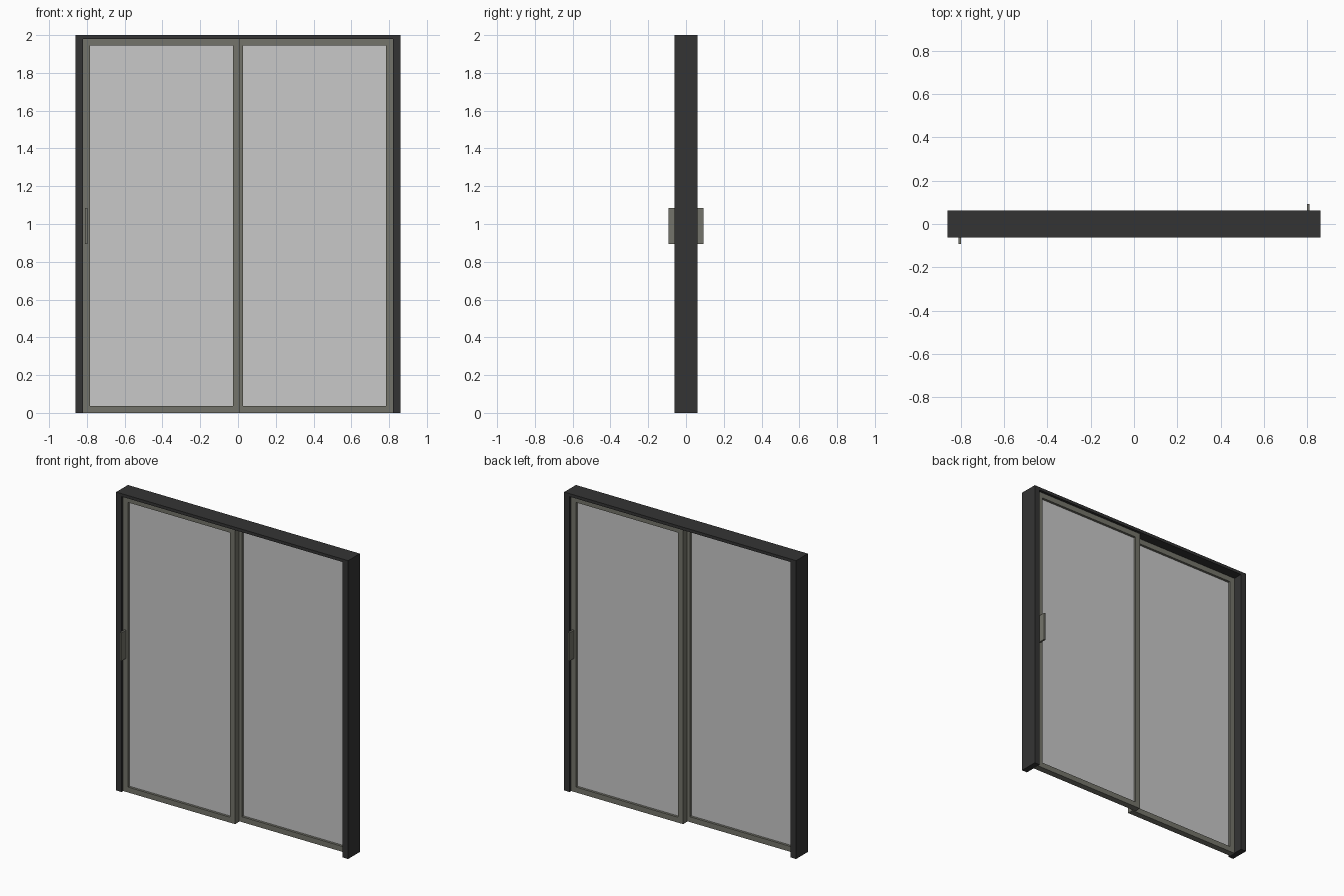
import bpy
import bmesh
from mathutils import Matrix
from math import pi

cube = bpy.data.objects.get("Cube")
if cube:
    bpy.data.objects.remove(cube, do_unlink=True)


def material(name, rgb):
    mat = bpy.data.materials.new(name)
    mat.use_nodes = True
    colour = (*rgb, 1.0)
    mat.diffuse_color = colour
    mat.node_tree.nodes["Principled BSDF"].inputs["Base Color"].default_value = colour
    return mat


charcoal = material("charcoal", (0.034, 0.034, 0.034))
bronze_grey = material("bronze grey", (0.175, 0.175, 0.145))
pale_glass = material("pale glass", (0.58, 0.58, 0.58))


def finish(name, bm, mat):
    bmesh.ops.recalc_face_normals(bm, faces=bm.faces)
    mesh = bpy.data.meshes.new(name)
    bm.to_mesh(mesh)
    bm.free()
    mesh.materials.append(mat)
    obj = bpy.data.objects.new(name, mesh)
    bpy.context.collection.objects.link(obj)
    return obj


def box(name, x, y, z, mat):
    """Box from (low, high) ranges on each axis."""
    bm = bmesh.new()
    bmesh.ops.create_cube(bm, size=1)
    for v in bm.verts:
        v.co = [(r[0] + r[1]) / 2 + c * (r[1] - r[0]) for c, r in zip(v.co, (x, y, z))]
    return finish(name, bm, mat)


def extrude_xz(name, outline, y, mat):
    """Outline in the xz plane, extruded through the y range."""
    bm = bmesh.new()
    face = bm.faces.new([bm.verts.new((px, y[0], pz)) for px, pz in outline])
    out = bmesh.ops.extrude_face_region(bm, geom=[face])
    moved = [g for g in out["geom"] if isinstance(g, bmesh.types.BMVert)]
    bmesh.ops.translate(bm, verts=moved, vec=(0, y[1] - y[0], 0))
    return finish(name, bm, mat)


def ring(name, x, y, z, border, mat):
    """Rectangular frame: both faces of a box inset, then bridged through."""
    bm = bmesh.new()
    bmesh.ops.create_cube(bm, size=1)
    for v in bm.verts:
        v.co = [(r[0] + r[1]) / 2 + c * (r[1] - r[0]) for c, r in zip(v.co, (x, y, z))]
    bm.normal_update()
    broad = [f for f in bm.faces if abs(f.normal.y) > 0.9]
    bmesh.ops.inset_individual(bm, faces=broad, thickness=border, use_even_offset=True)
    edges = [e for f in broad for e in f.edges]
    bmesh.ops.delete(bm, geom=broad, context="FACES_ONLY")
    bmesh.ops.bridge_loops(bm, edges=edges)
    return finish(name, bm, mat)


# Outer frame: two jambs and a head, open at the floor
W, H, D = 0.86, 2.0, 0.062
JAMB, HEAD = 0.04, 0.02
inner = W - JAMB
top = H - HEAD
extrude_xz("outer_frame",
           [(-W, 0), (-W, H), (W, H), (W, 0),
            (inner, 0), (inner, top), (-inner, top), (-inner, 0)],
           (-D, D), charcoal)

# Two sliding panels; the rear one is the front one turned half way round
STILE, OVERLAP = 0.036, 0.01
panel_x = (-inner, OVERLAP)
panel_y = (-0.045, -0.003)
for side, angle in (("front", 0), ("rear", pi)):
    middle = sum(panel_y) / 2
    lap = STILE - 0.004
    parts = [
        ring(side + "_panel_frame", panel_x, panel_y, (0, top), STILE, bronze_grey),
        box(side + "_glass", (panel_x[0] + lap, panel_x[1] - lap),
            (middle - 0.005, middle + 0.005), (lap, top - lap), pale_glass),
        box(side + "_handle", (-0.81, -0.798), (-0.093, panel_y[0] + 0.002),
            (0.895, 1.085), bronze_grey),
    ]
    for part in parts:
        part.data.transform(Matrix.Rotation(angle, 4, "Z"))
